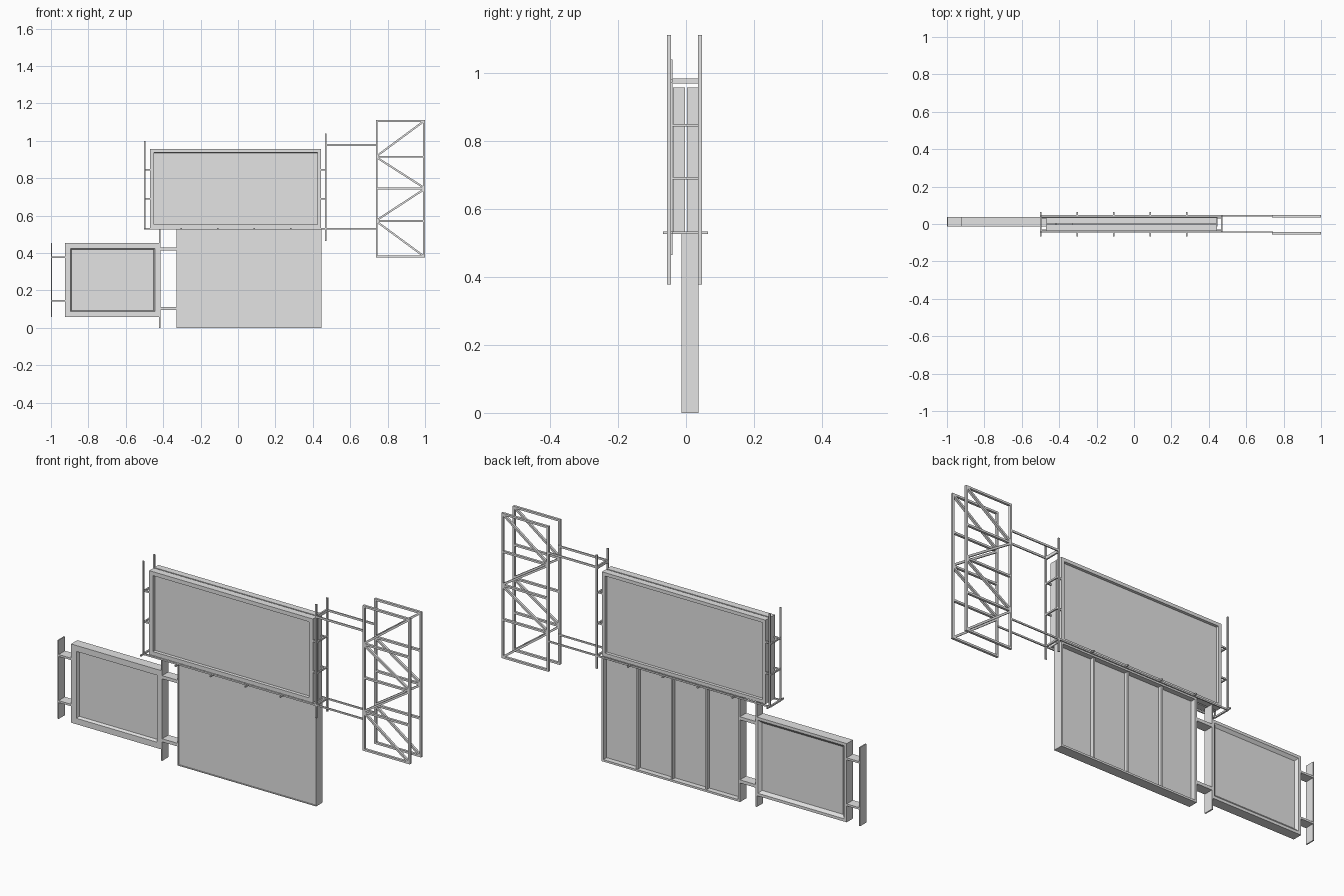
import bpy
import bmesh
from mathutils import Vector

if "Cube" in bpy.data.objects:
    bpy.data.objects.remove(bpy.data.objects["Cube"])

metal = bpy.data.materials.new("light_grey_metal")
metal.use_nodes = True
GREY = (0.77, 0.77, 0.77, 1)
metal.diffuse_color = GREY
metal.node_tree.nodes["Principled BSDF"].inputs["Base Color"].default_value = GREY


def finish(name, bm):
    bmesh.ops.recalc_face_normals(bm, faces=bm.faces)
    mesh = bpy.data.meshes.new(name)
    bm.to_mesh(mesh)
    bm.free()
    mesh.materials.append(metal)
    obj = bpy.data.objects.new(name, mesh)
    bpy.context.collection.objects.link(obj)


def add_box(bm, x, y, z):
    """Box from (min, max) ranges on each axis."""
    geo = bmesh.ops.create_cube(bm, size=1)
    for v in geo["verts"]:
        v.co = Vector([r[0] if c < 0 else r[1] for c, r in zip(v.co, (x, y, z))])


def box(name, x, y, z):
    bm = bmesh.new()
    add_box(bm, x, y, z)
    finish(name, bm)


def framed_board(name, x, y, z, recesses):
    """Box with recessed faces: side -> (rim width, slope, depth)."""
    bm = bmesh.new()
    add_box(bm, x, y, z)
    bm.normal_update()
    for side, (rim, slope, depth) in recesses.items():
        face = next(f for f in bm.faces if f.normal.y * side > 0.9)
        bmesh.ops.inset_individual(bm, faces=[face], thickness=rim, use_even_offset=True)
        bmesh.ops.inset_individual(bm, faces=[face], thickness=slope, depth=-depth, use_even_offset=True)
    finish(name, bm)


def add_bar(bm, a, b, y, width):
    """Square-cut bar in an xz plane between points a and b."""
    a, b = Vector(a), Vector(b)
    side = (b - a).normalized().orthogonal() * width / 2
    ends = [a + side, b + side, b - side, a - side]
    rings = [[bm.verts.new((p.x, d, p.y)) for p in ends] for d in y]
    bm.faces.new(rings[0])
    bm.faces.new(rings[1][::-1])
    for i in range(4):
        j = (i + 1) % 4
        bm.faces.new((rings[0][i], rings[0][j], rings[1][j], rings[1][i]))


def span(c, w):
    return (c - w / 2, c + w / 2)


# Lower board: shallow front rim, open back with ribs
BODY = (-0.013, 0.037)
framed_board("lower_board", (-0.328, 0.446), BODY, (0, 0.53),
             {-1: (0.004, 0.0003, 0.004), 1: (0.01, 0.0003, 0.026)})
for i in (1, 2, 3):
    box("back_rib", span(-0.328 + 0.774 * i / 4, 0.01), (0.01, 0.03), (0.009, 0.521))

# Upper pair of boards, back to back
UP_X, UP_Z = (-0.47, 0.445), (0.533, 0.957)
framed_board("upper_board_front", UP_X, (-0.038, -0.003), UP_Z, {-1: (0.02, 0.001, 0.015)})
framed_board("upper_board_back", UP_X, (0.003, 0.036), UP_Z, {1: (0.017, 0.001, 0.013)})

# Small side board with its plates and arms
framed_board("side_board", (-0.925, -0.415), BODY, (0.057, 0.455),
             {-1: (0.03, 0.006, 0.015), 1: (0.014, 0.014, 0.012)})
box("outer_end_plate", (-1, -0.994), BODY, (0.057, 0.455))
box("inner_end_plate", (-0.422, -0.415), BODY, (0, 0.53))
for z in (0.145, 0.378):
    box("outer_arm", (-0.994, -0.925), BODY, span(z, 0.01))
for z in (0.104, 0.423):
    box("inner_arm", (-0.415, -0.328), BODY, span(z, 0.016))

# Support frame on the front and back of the upper boards
FRONT, BACK = -0.043, 0.044
for label, y, out in (("front", FRONT, -0.025), ("back", BACK, 0.021)):
    depth = span(y, 0.006)
    box(label + "_bottom_rail", (-0.502, 0.742), depth, span(0.53, 0.008))
    box(label + "_top_rail", (0.467, 0.742), depth, span(0.977, 0.01))
    box(label + "_right_post", span(-0.499, 0.008), depth, (0.53, 1.0))
    box(label + "_left_post", span(0.468, 0.008), depth, (0.465, 1.04))
    for i in range(5):
        box(label + "_rail_bracket", span(-0.498 + 0.195 * i, 0.007),
            sorted((y, y + out)), span(0.53, 0.007))
for x, edge in ((-0.499, -0.47), (0.468, 0.445)):
    box("bottom_crossbar", span(x, 0.008), (FRONT, BACK), span(0.53, 0.008))
    for z in (0.69, 0.846):
        box("post_rung", span(x, 0.007), (FRONT, BACK), span(z, 0.008))
        for y in (-0.034, 0.032):
            box("rung_tie", sorted((x, edge)), span(y, 0.007), span(z, 0.008))
box("top_crossbar", span(0.468, 0.008), (FRONT, BACK), (0.968, 0.983))

# Lattice frames at the far left
LO, HI, X0, X1 = 0.382, 1.106, 0.742, 0.995
levels = [0.572, 0.745, 0.915]
bars = [((x, LO - 0.005), (x, HI + 0.005)) for x in (X0, X1)]
bars += [((X0, z), (X1, z)) for z in [LO, *levels, HI]]
bars += [((X0, 0.919), (X1, HI)), ((X0, 0.911), (X1, 0.749)),
         ((X0, 0.576), (X1, 0.741)), ((X0, 0.568), (X1, LO))]
for label, depth in (("front", (-0.056, -0.044)), ("back", (0.035, 0.047))):
    bm = bmesh.new()
    for a, b in bars:
        add_bar(bm, (*a, 0), (*b, 0), depth, 0.01)
    finish(label + "_lattice", bm)
